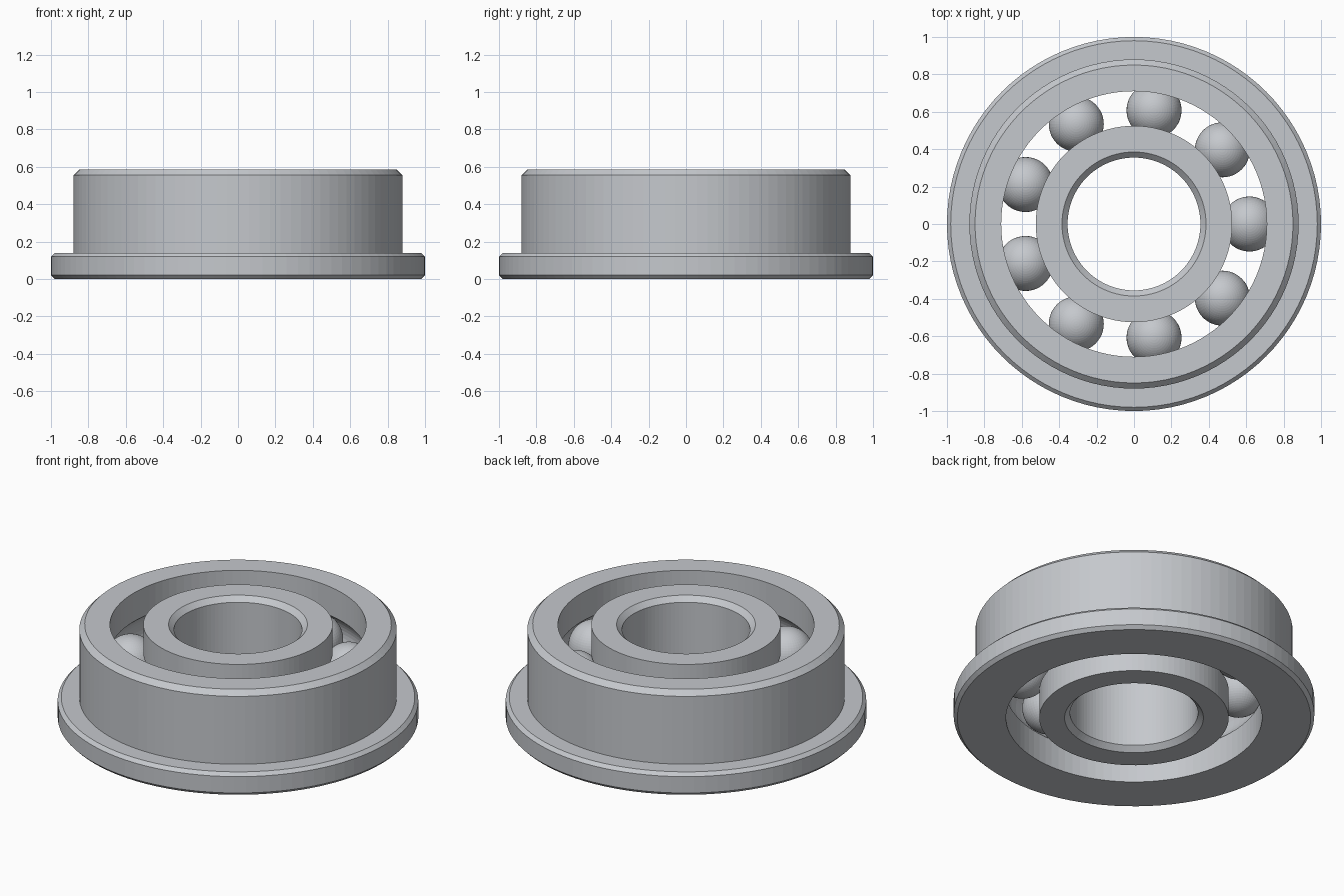
import bpy
import bmesh
from math import asin, cos, sin, pi, tau

cube = bpy.data.objects.get("Cube")
if cube:
    bpy.data.objects.remove(cube)

HEIGHT = 0.585
MID = HEIGHT / 2
PITCH = 0.617        # radius of the circle of ball centres
BALL = 0.147
GROOVE = 0.15
BALL_COUNT = 9
SEGMENTS = 96

steel = bpy.data.materials.new("brushed steel grey")
steel.use_nodes = True
colour = (0.56, 0.58, 0.61, 1)
steel.diffuse_color = colour
steel.node_tree.nodes["Principled BSDF"].inputs["Base Color"].default_value = colour


def finish(bm, name):
    bmesh.ops.recalc_face_normals(bm, faces=bm.faces)
    mesh = bpy.data.meshes.new(name)
    bm.to_mesh(mesh)
    bm.free()
    mesh.materials.append(steel)
    obj = bpy.data.objects.new(name, mesh)
    bpy.context.collection.objects.link(obj)
    return obj


def lathe(name, profile):
    """Revolve a closed (radius, height) outline about the z axis."""
    bm = bmesh.new()
    rings = []
    for i in range(SEGMENTS):
        a = tau * i / SEGMENTS
        rings.append([bm.verts.new((r * cos(a), r * sin(a), z)) for r, z in profile])
    n = len(profile)
    for i, ring in enumerate(rings):
        after = rings[(i + 1) % SEGMENTS]
        for j in range(n):
            k = (j + 1) % n
            bm.faces.new((ring[j], after[j], after[k], ring[k]))
    return finish(bm, name)


def groove(wall, steps=12):
    """Arc of the ball track cut into a wall of this radius, bottom to top."""
    side = 1 if wall > PITCH else -1
    half = pi / 2 - asin(abs(wall - PITCH) / GROOVE)
    angles = [half * (2 * i / steps - 1) for i in range(steps + 1)]
    return [(PITCH + side * GROOVE * cos(a), MID + GROOVE * sin(a)) for a in angles]


# Flanged outer ring with its ball track
outer_wall = 0.71
lathe("outer_ring", [
    (outer_wall, 0), *groove(outer_wall), (outer_wall, HEIGHT),
    (0.85, HEIGHT), (0.88, HEIGHT - 0.03), (0.88, 0.14),
    (0.98, 0.14), (1, 0.12), (1, 0.02), (0.98, 0)])

# Inner ring with chamfered bore
inner_wall = 0.525
lathe("inner_ring", [
    (inner_wall, 0), *groove(inner_wall), (inner_wall, HEIGHT),
    (0.385, HEIGHT), (0.355, HEIGHT - 0.03), (0.355, 0.03), (0.385, 0)])

# Balls share one mesh
bm = bmesh.new()
bmesh.ops.create_uvsphere(bm, u_segments=48, v_segments=32, radius=BALL)
ball = finish(bm, "ball_1")
for i in range(BALL_COUNT):
    if i:
        ball = bpy.data.objects.new(f"ball_{i + 1}", ball.data)
        bpy.context.collection.objects.link(ball)
    a = tau * i / BALL_COUNT
    ball.location = (PITCH * cos(a), PITCH * sin(a), MID)
